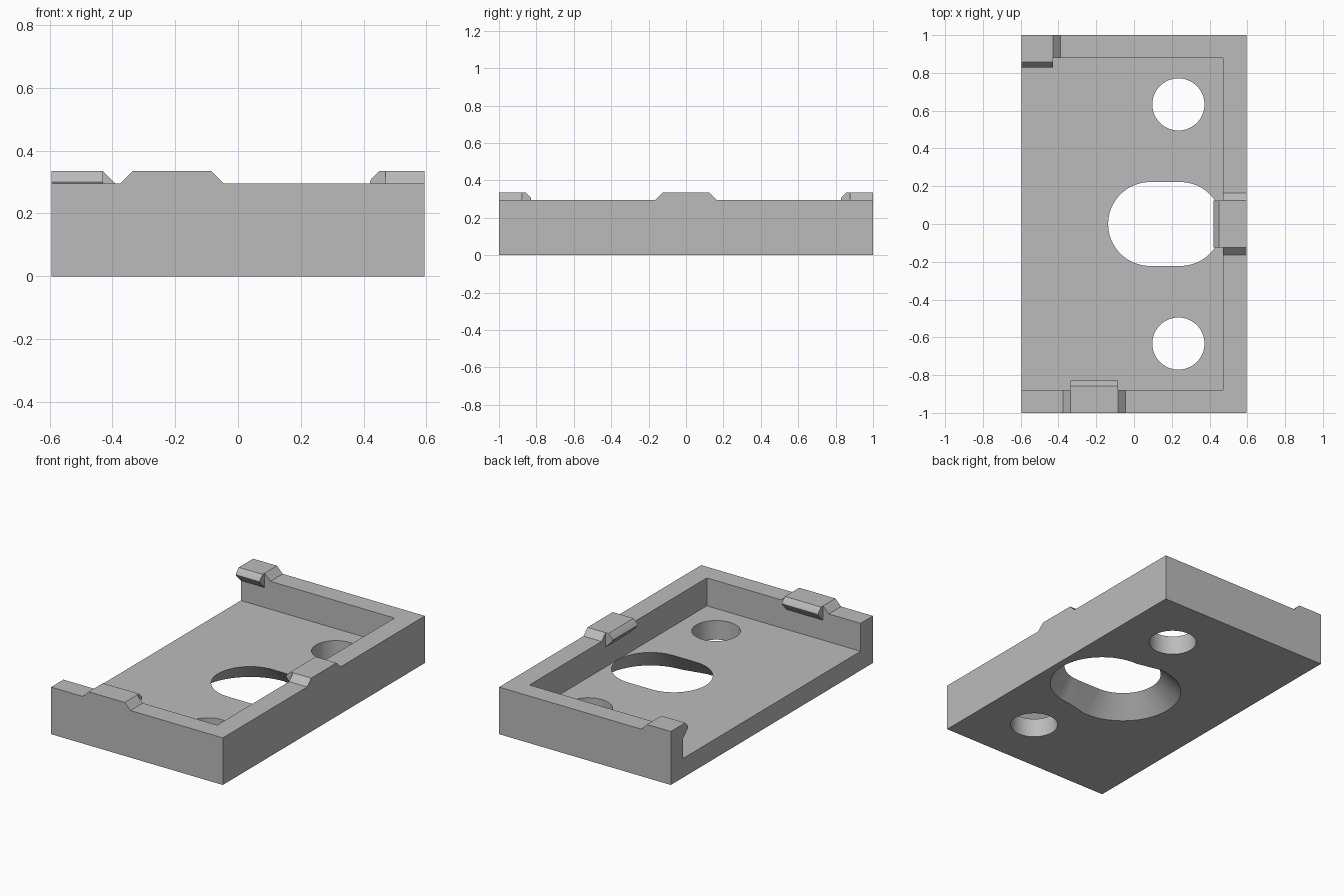
import bpy, bmesh, math
from mathutils import Vector

cube = bpy.data.objects.get("Cube")
if cube:
    bpy.data.objects.remove(cube, do_unlink=True)

grey = bpy.data.materials.new("plain grey")
grey.use_nodes = True
COLOUR = (0.5, 0.5, 0.5, 1)
grey.diffuse_color = COLOUR
grey.node_tree.nodes["Principled BSDF"].inputs["Base Color"].default_value = COLOUR

HALF_X, HALF_Y, WALL_TOP, FLOOR = 0.595, 1.0, 0.295, 0.12
INNER_X, INNER_Y = 0.47, 0.878
CLIP_TOP = 0.335


def loft(name, ring_a, ring_b):
    """Closed solid between two rings with equal point counts."""
    bm = bmesh.new()
    a = [bm.verts.new(p) for p in ring_a]
    b = [bm.verts.new(p) for p in ring_b]
    bm.faces.new(a)
    bm.faces.new(b)
    for i in range(len(a)):
        j = (i + 1) % len(a)
        bm.faces.new((a[i], a[j], b[j], b[i]))
    bmesh.ops.recalc_face_normals(bm, faces=bm.faces)
    mesh = bpy.data.meshes.new(name)
    bm.to_mesh(mesh)
    bm.free()
    obj = bpy.data.objects.new(name, mesh)
    bpy.context.collection.objects.link(obj)
    mesh.materials.append(grey)
    return obj


def box(name, x0, x1, y0, y1, z0, z1):
    ring = [(x0, y0), (x1, y0), (x1, y1), (x0, y1)]
    return loft(name, [(x, y, z0) for x, y in ring], [(x, y, z1) for x, y in ring])


def slot(c0, r0, c1, r1, z, steps=32):
    """Rounded slot outline along x, with an arc about each centre."""
    pts = []
    for cx, r, start in ((c1, r1, -0.5), (c0, r0, 0.5)):
        for i in range(steps + 1):
            t = math.pi * (start + i / steps)
            pts.append((cx + r * math.cos(t), r * math.sin(t), z))
    return pts


def circle(cx, cy, r, z, steps=64):
    turn = 2 * math.pi / steps
    return [(cx + r * math.cos(i * turn), cy + r * math.sin(i * turn), z)
            for i in range(steps)]


def smooth(obj):
    bpy.ops.object.select_all(action='DESELECT')
    obj.select_set(True)
    bpy.context.view_layer.objects.active = obj
    bpy.ops.object.shade_smooth_by_angle(angle=math.radians(25))


def cut(obj, cutter):
    mod = obj.modifiers.new("cut", 'BOOLEAN')
    mod.operation, mod.solver, mod.object = 'DIFFERENCE', 'EXACT', cutter
    cutter.hide_render = True
    bpy.context.view_layer.objects.active = obj
    bpy.ops.object.modifier_apply(modifier=mod.name)
    bpy.data.objects.remove(cutter, do_unlink=True)


# Tray: block with a pocket that is open on the right side
tray = box("tray", -HALF_X, HALF_X, -HALF_Y, HALF_Y, 0, WALL_TOP)
cut(tray, box("pocket", -1, INNER_X, -INNER_Y, INNER_Y, FLOOR, 1))

# Central slot, flaring towards the underside
C0, C1, R_TOP, R0, R1 = 0.085, 0.245, 0.222, 0.34, 0.305


def flare(z):
    k = 1 - z / FLOOR
    return slot(C0, R_TOP + (R0 - R_TOP) * k, C1, R_TOP + (R1 - R_TOP) * k, z)


cut(tray, loft("slot_cutter", flare(-0.01), flare(FLOOR + 0.002)))

# Two round screw holes
for side in (-1, 1):
    cut(tray, loft("hole_cutter", circle(0.235, side * 0.633, 0.138, -0.1),
                   circle(0.235, side * 0.633, 0.138, 0.2)))
smooth(tray)

# Lip section: distance inward from the wall, height
LIP = [(0, CLIP_TOP), (0.02, CLIP_TOP), (0.046, 0.309), (0.05, 0.3),
       (0.046, 0.291), (0, 0.245)]


def clip(name, origin, along, inward, depth, a0, a1, slope0, slope1):
    """Raised block on a wall top, with a snap lip reaching inward."""
    o, u, n, up = Vector(origin), Vector(along), Vector(inward), Vector((0, 0, 1))
    ridge = [(a0 - slope0, WALL_TOP), (a1 + slope1, WALL_TOP), (a1, CLIP_TOP), (a0, CLIP_TOP)]
    loft(name + "_block", [o + u * a + up * z for a, z in ridge],
         [o + u * a - n * depth + up * z for a, z in ridge])
    lip = loft(name + "_lip", [o + u * a0 + n * d + up * z for d, z in LIP],
               [o + u * a1 + n * d + up * z for d, z in LIP])
    smooth(lip)


X, Y = (1, 0, 0), (0, 1, 0)
END = HALF_Y - INNER_Y
clip("front_clip", (0, -INNER_Y, 0), X, Y, END, -0.335, -0.085, 0.04, 0.04)
clip("back_clip", (0, INNER_Y, 0), X, (0, -1, 0), END, -HALF_X, -0.43, 0, 0.04)
clip("left_clip", (INNER_X, 0, 0), Y, (-1, 0, 0), HALF_X - INNER_X, -0.125, 0.125, 0.04, 0.04)
